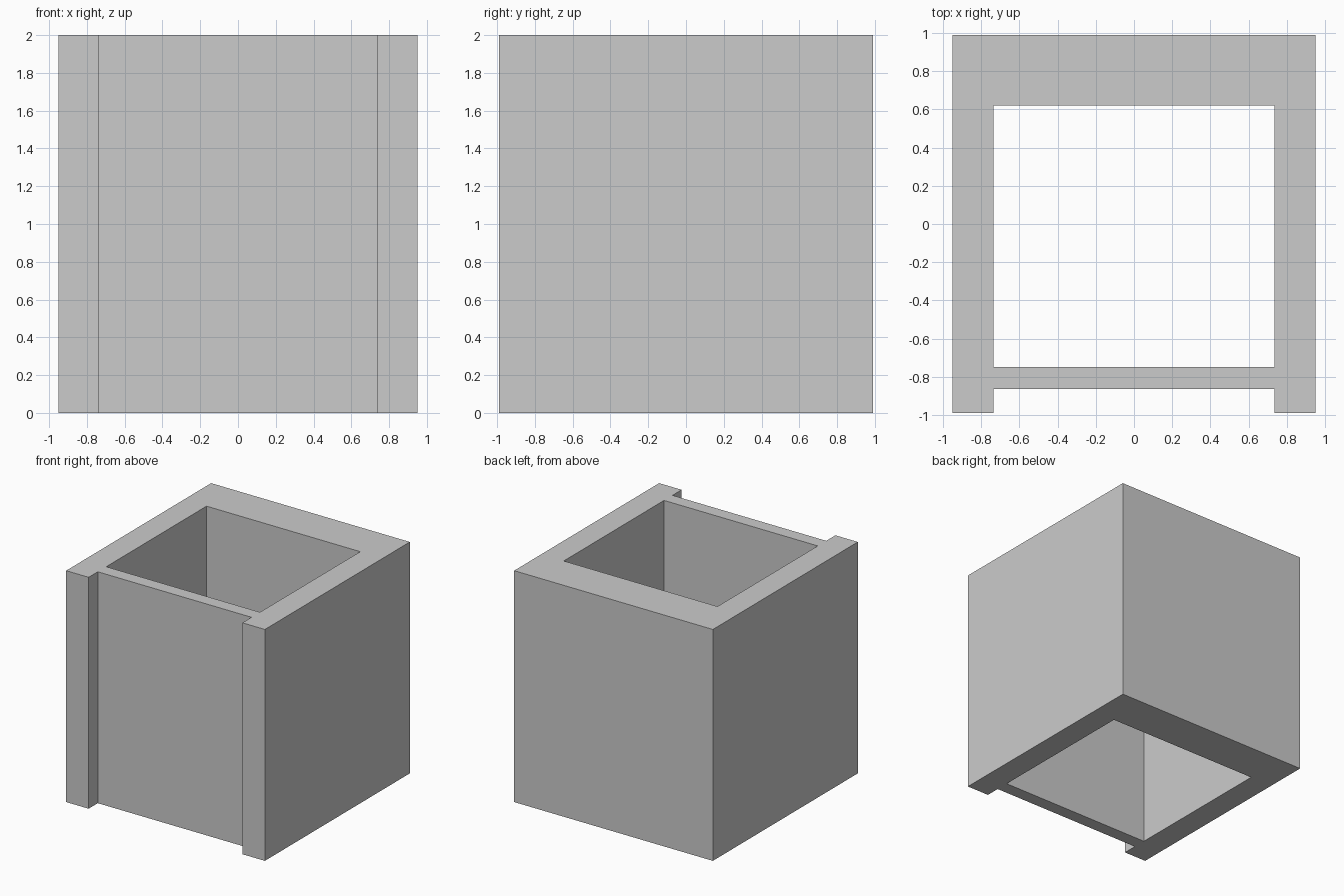
import bpy, bmesh

if "Cube" in bpy.data.objects:
    bpy.data.objects.remove(bpy.data.objects["Cube"])

HEIGHT = 2.0
xs = [-0.95, -0.735, 0.735, 0.95]
ys = [-0.99, -0.865, -0.75, 0.62, 0.99]
open_cells = {(1, 0), (1, 2)}  # front recess and through shaft

bm = bmesh.new()

# Floor plan: grid cells with the recess and shaft left open
grid = [[bm.verts.new((x, y, 0)) for y in ys] for x in xs]
for i in range(len(xs) - 1):
    for j in range(len(ys) - 1):
        if (i, j) not in open_cells:
            bm.faces.new((grid[i][j], grid[i + 1][j],
                          grid[i + 1][j + 1], grid[i][j + 1]))

# Raise the walls to full height as one closed solid
ext = bmesh.ops.extrude_face_region(bm, geom=bm.faces[:], use_keep_orig=True)
top = [g for g in ext["geom"] if isinstance(g, bmesh.types.BMVert)]
bmesh.ops.translate(bm, verts=top, vec=(0, 0, HEIGHT))
bmesh.ops.recalc_face_normals(bm, faces=bm.faces[:])

mesh = bpy.data.meshes.new("hollow_block")
bm.to_mesh(mesh)
bm.free()
block = bpy.data.objects.new("hollow_block", mesh)
bpy.context.collection.objects.link(block)
